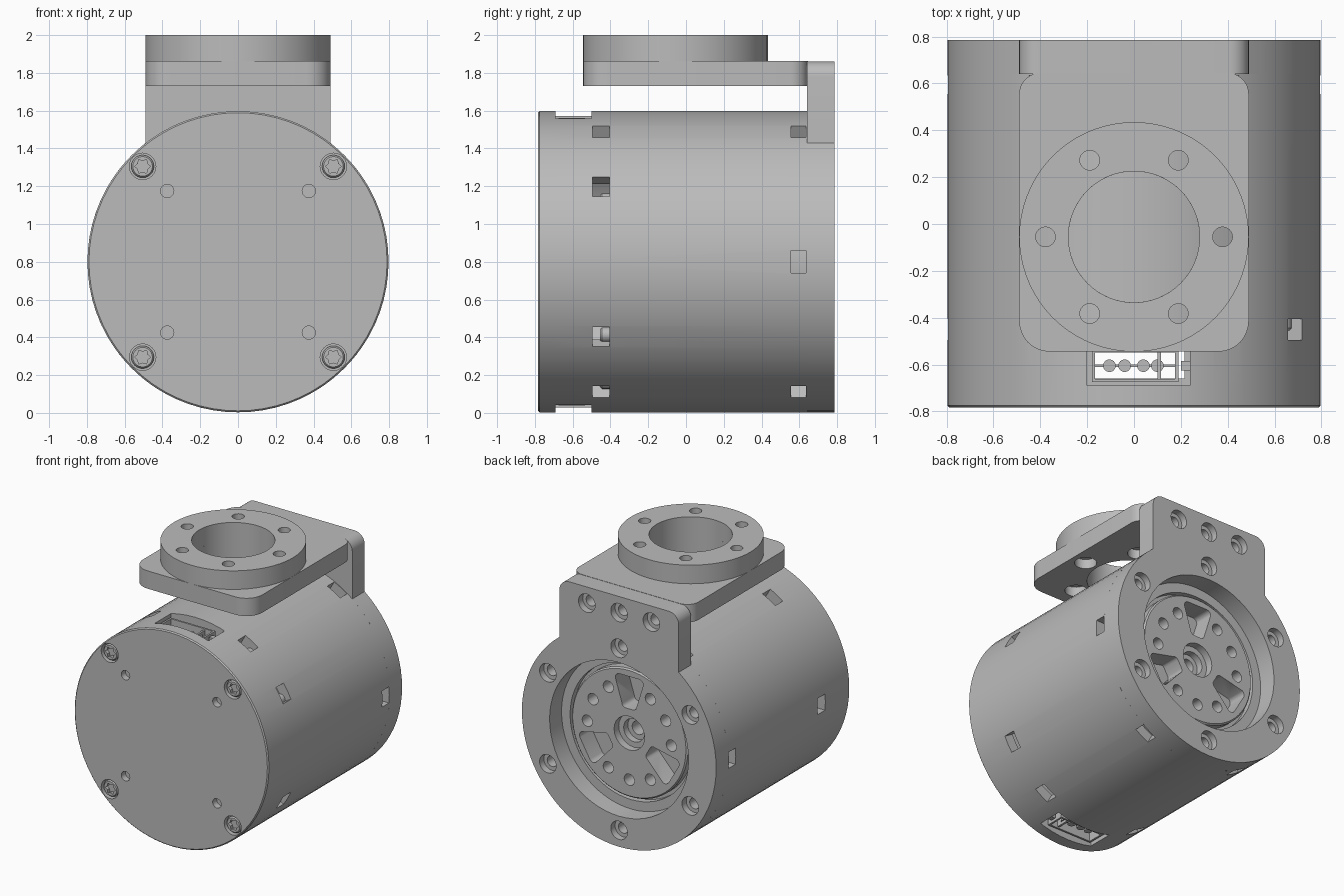
import bpy, bmesh, math
from mathutils import Matrix, Vector

cube = bpy.data.objects.get("Cube")
if cube:
    bpy.data.objects.remove(cube)

ZC = 0.8      # height of the motor axis
R = 0.797     # housing radius

grey = bpy.data.materials.new("light_grey")
grey.use_nodes = True
colour = (0.5, 0.5, 0.5, 1)
grey.diffuse_color = colour
grey.node_tree.nodes["Principled BSDF"].inputs["Base Color"].default_value = colour


def lathe(bm, prof, mat, n=24, ring=False):
    """Revolve (radius, height) points about the local z axis."""
    rows = [[bm.verts.new(mat @ Vector((r * math.cos(a), r * math.sin(a), h)))
             for a in (math.tau * i / n for i in range(n))] for r, h in prof]
    pairs = list(zip(rows, rows[1:]))
    if ring:
        pairs.append((rows[-1], rows[0]))
    else:
        bm.faces.new(rows[0][::-1])
        bm.faces.new(rows[-1])
    for a, b in pairs:
        for i in range(n):
            j = (i + 1) % n
            bm.faces.new((a[i], a[j], b[j], b[i]))


def rod(bm, r, h0, h1, mat, n=24):
    lathe(bm, [(r, h0), (r, h1)], mat, n)


def prism(bm, pts, mat, h0, h1):
    lo, hi = ([bm.verts.new(mat @ Vector((x, y, h))) for x, y in pts] for h in (h0, h1))
    bm.faces.new(lo[::-1])
    bm.faces.new(hi)
    n = len(pts)
    for i in range(n):
        j = (i + 1) % n
        bm.faces.new((lo[i], lo[j], hi[j], hi[i]))


def box(bm, lo, hi, mat=Matrix()):
    lo, hi = Vector(lo), Vector(hi)
    m = mat @ Matrix.Translation((lo + hi) / 2) @ Matrix.Diagonal((*(hi - lo), 1))
    bmesh.ops.create_cube(bm, size=1, matrix=m)


def arc(cx, cy, r, a0, a1, n=8):
    return [(cx + r * math.cos(math.radians(a0 + (a1 - a0) * i / n)),
             cy + r * math.sin(math.radians(a0 + (a1 - a0) * i / n))) for i in range(n + 1)]


def along_y(x=0, z=ZC):
    """Local z runs towards the back."""
    return Matrix.Translation((x, 0, z)) @ Matrix.Rotation(-math.pi / 2, 4, 'X')


def polar(deg, r):
    a = math.radians(deg)
    return along_y(r * math.cos(a), ZC + r * math.sin(a))


def spoke(deg):
    """Local x runs outwards from the motor axis."""
    return Matrix.Translation((0, 0, ZC)) @ Matrix.Rotation(-math.radians(deg), 4, 'Y')


def to_object(name, bm):
    bmesh.ops.recalc_face_normals(bm, faces=bm.faces)
    me = bpy.data.meshes.new(name)
    bm.to_mesh(me)
    bm.free()
    ob = bpy.data.objects.new(name, me)
    bpy.context.collection.objects.link(ob)
    return ob


def part(name, bm, cuts=None):
    ob = to_object(name, bm)
    if cuts:
        cutter = to_object(name + "_cutter", cuts)
        mod = ob.modifiers.new("cut", 'BOOLEAN')
        mod.object, mod.operation, mod.solver = cutter, 'DIFFERENCE', 'EXACT'
        dg = bpy.context.evaluated_depsgraph_get()
        me = bpy.data.meshes.new_from_object(ob.evaluated_get(dg))
        ob.modifiers.clear()
        ob.data = me
        bpy.data.objects.remove(cutter)
    ob.data.materials.clear()
    ob.data.materials.append(grey)
    bpy.ops.object.select_all(action='DESELECT')
    ob.select_set(True)
    bpy.context.view_layer.objects.active = ob
    bpy.ops.object.shade_smooth_by_angle(angle=math.radians(30))
    return ob


AXIS = along_y()
FRONT_SLOTS = (-60, -30, 30, 60, 120, 180, 240)

# Housing tube with side slots and connector windows
bm, cuts = bmesh.new(), bmesh.new()
lathe(bm, [(R, -.72), (R, .64), (.72, .64), (.72, -.72)], AXIS, 72, True)
for a in FRONT_SLOTS:
    box(cuts, (.65, -.495, -.06), (.9, -.405, .06), spoke(a))
for a in range(0, 360, 60):
    box(cuts, (.65, .555, -.06), (.9, .635, .06), spoke(a))
for z0, z1 in ((1.4, 1.7), (-.1, .2)):
    box(cuts, (-.2, -.69, z0), (.24, -.5, z1))
part("housing", bm, cuts)

# Rounded bosses behind the front slots
bm = bmesh.new()
for a in FRONT_SLOTS:
    lathe(bm, [(.03, -.455), (.04, -.445), (.04, -.36)], polar(a - 3, .71), 16)
part("slot_bosses", bm)

# Front cover with counterbores and small blind holes
bm, cuts = bmesh.new(), bmesh.new()
lathe(bm, [(R - .008, -.783), (R, -.775), (R, -.72)], AXIS, 72)
for sx in (-1, 1):
    for sz in (-1, 1):
        rod(cuts, .07, -.9, -.74, along_y(sx * .505, ZC + sz * .505))
        rod(cuts, .035, -.9, -.735, along_y(sx * .375, ZC + sz * .375))
part("front_cover", bm, cuts)

# Cover screws with star sockets
bm, cuts = bmesh.new(), bmesh.new()
star = [((.042, .029)[i % 2] * math.cos(i * math.pi / 6),
         (.042, .029)[i % 2] * math.sin(i * math.pi / 6)) for i in range(12)]
for sx in (-1, 1):
    for sz in (-1, 1):
        m = along_y(sx * .505, ZC + sz * .505)
        lathe(bm, [(.052, -.775), (.06, -.765), (.06, -.735)], m)
        prism(cuts, star, m, -.85, -.75)
part("cover_screws", bm, cuts)

# Rear flange and upright bracket plate in one outline
edge = math.degrees(math.acos(.49 / R))
outline = arc(0, 0, R, 180 - edge, 360 + edge, 60)
outline += arc(.41, .98, .08, 0, 90) + arc(-.41, .98, .08, 90, 180)
outline = [(x, -y) for x, y in outline]
bm, cuts = bmesh.new(), bmesh.new()
prism(bm, outline, AXIS, .64, .785)
rod(cuts, .57, .5, .9, AXIS, 64)
bolts = [polar(a, .675) for a in range(30, 360, 60)]
bolts += [along_y(x, 1.74) for x in (-.265, 0, .265)]
for m in bolts:
    lathe(cuts, [(.04, .66), (.04, .735), (.068, .735), (.068, .9)], m)
part("rear_flange", bm, cuts)

# Motor core with the output disc: hub, holes and three pockets
bm, cuts = bmesh.new(), bmesh.new()
lathe(bm, [(.6, -.4), (.6, .645), (.5, .645), (.5, .6), (.475, .6),
           (.475, .655), (.465, .665)], AXIS, 64)
lathe(cuts, [(.05, .45), (.05, .56), (.085, .56), (.085, .61), (.125, .61), (.125, .8)], AXIS)
for a in range(0, 360, 30):
    if a % 120 == 90:
        m = spoke(a) @ Matrix.Rotation(-math.pi / 2, 4, 'X')
        pocket = arc(.385, .08, .035, 0, 90, 4) + arc(.21, .03, .03, 90, 180, 4)
        pocket += [(x, -y) for x, y in reversed(pocket)]
        prism(cuts, pocket, m, .52, .8)
    else:
        rod(cuts, .042, .55, .8, polar(a, .345), 20)
part("motor_core", bm, cuts)

# Horizontal mounting plate
top = Matrix.Translation((0, -.055, 0))
pattern = [top @ Matrix.Translation((.378 * math.cos(a), .378 * math.sin(a), 0))
           for a in (i * math.pi / 3 for i in range(6))]
plate = arc(.40, .555, .09, 0, 90) + arc(-.40, .555, .09, 90, 180)
plate += arc(-.36, -.415, .13, 180, 270) + arc(.36, -.415, .13, 270, 360)
bm, cuts = bmesh.new(), bmesh.new()
prism(bm, plate, Matrix(), 1.73, 1.862)
rod(cuts, .28, 1.6, 2.1, top, 64)
for m in pattern:
    lathe(cuts, [(.075, 1.6), (.075, 1.8), (.042, 1.8), (.042, 2.1)], m)
part("mounting_plate", bm, cuts)

# Round mounting ring
bm, cuts = bmesh.new(), bmesh.new()
lathe(bm, [(.49, 1.862), (.49, 2), (.28, 2), (.28, 1.862)], top, 72, True)
for m in pattern:
    rod(cuts, .042, 1.8, 2.1, m)
part("mounting_ring", bm, cuts)


def frame(bm, x0, x1, y0, y1, z0, z1, t, mat):
    for x in (x0, x1 - t):
        box(bm, (x, y0, z0), (x + t, y1, z1), mat)
    for y in (y0, y1 - t):
        box(bm, (x0 + t, y, z0), (x1 - t, y + t, z1), mat)


# Open connectors with four pins, above and below
for name, s in (("top_connector", 1), ("bottom_connector", -1)):
    m = Matrix.Translation((0, 0, ZC)) @ Matrix.Diagonal((1, 1, s, 1))
    bm = bmesh.new()
    frame(bm, -.18, .19, -.675, -.535, .62, .76, .014, m)
    frame(bm, -.215, .255, -.7, -.49, .62, .68, .04, m)
    box(bm, (.1, -.665, .64), (.115, -.545, .75), m)
    box(bm, (.2, -.625, .66), (.24, -.585, .75), m)
    box(bm, (-.17, -.61, .63), (.18, -.6, .67), m)
    for x in (-.105, -.04, .04, .1):
        rod(bm, .027, .63, .73, m @ Matrix.Translation((x, -.605, 0)), 16)
    part(name, bm)
